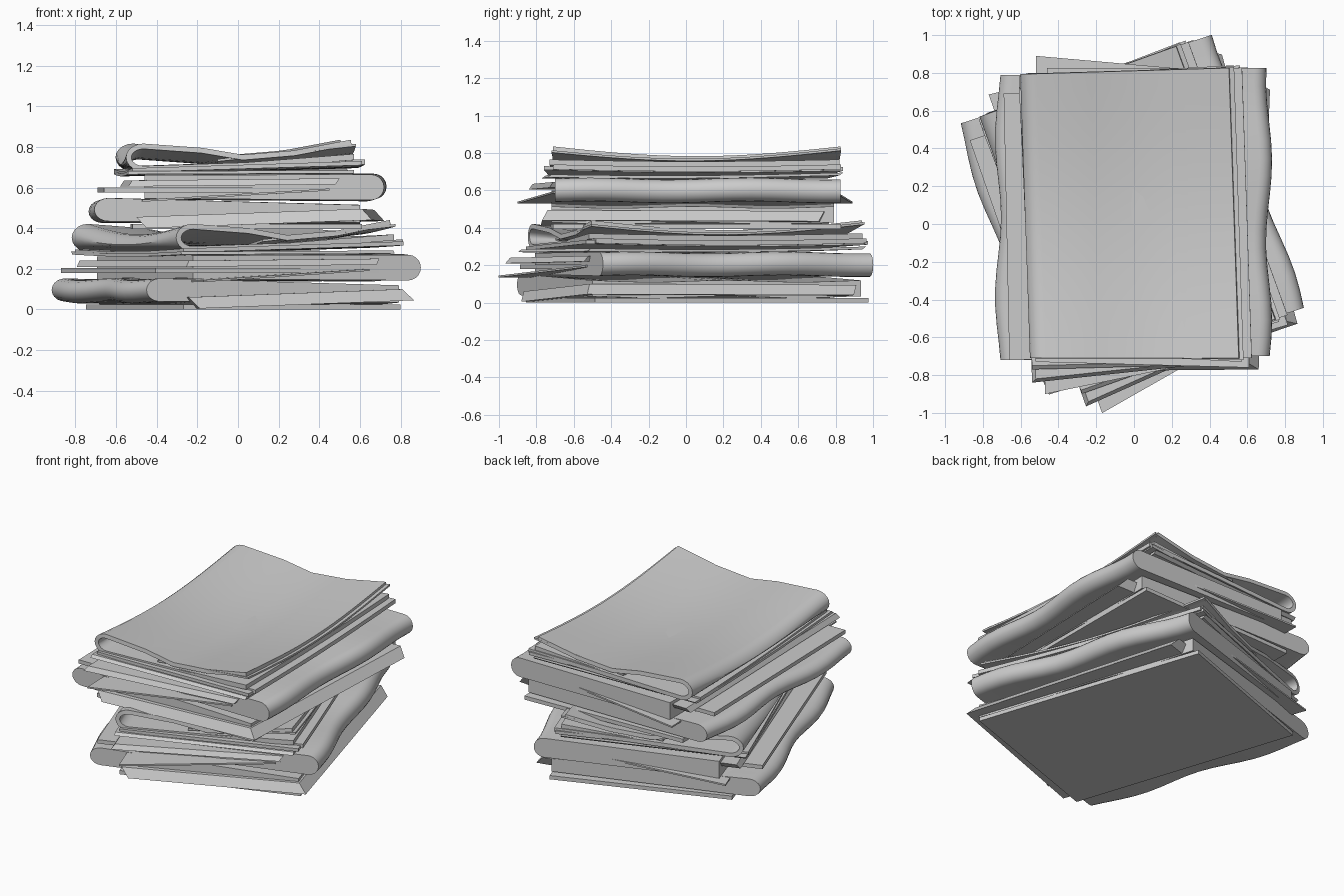
import bpy
import bmesh
import math
from mathutils import Matrix, Vector

cube = bpy.data.objects.get("Cube")
if cube:
    bpy.data.objects.remove(cube)

paper = bpy.data.materials.new("paper_grey")
paper.use_nodes = True
GREY = (0.6, 0.6, 0.6, 1)
paper.diffuse_color = GREY
paper.node_tree.nodes["Principled BSDF"].inputs["Base Color"].default_value = GREY
STEPS = 16
parts = []


def finish(name, bm):
    bmesh.ops.recalc_face_normals(bm, faces=bm.faces)
    mesh = bpy.data.meshes.new(name)
    bm.to_mesh(mesh)
    bm.free()
    mesh.materials.append(paper)
    obj = bpy.data.objects.new(name, mesh)
    bpy.context.collection.objects.link(obj)
    bpy.ops.object.select_all(action="DESELECT")
    obj.select_set(True)
    bpy.context.view_layer.objects.active = obj
    bpy.ops.object.shade_smooth_by_angle(angle=math.radians(35))
    parts.append(obj)


def loft(bm, rows, closed=False):
    verts = [[bm.verts.new(p) for p in row] for row in rows]
    n = len(verts[0])
    for a, b in zip(verts, verts[1:]):
        for i in range(n if closed else n - 1):
            j = (i + 1) % n
            bm.faces.new((a[i], a[j], b[j], b[i]))
    return verts


def sheet(name, corners, heights, drop, sag=0.0):
    """Slab of pages: corners run front left, front right, back right, back left."""
    fl, fr, br, bl = [Vector((*c, z)) for c, z in zip(corners, heights)]
    rows = []
    for i in range(STEPS + 1):
        v = i / STEPS
        left, right = fl.lerp(bl, v), fr.lerp(br, v)
        row = [left.lerp(right, k / 6) for k in range(7)]
        for p in row:
            p.z -= sag * math.sin(math.pi * v)
        rows.append(row)
    bm = bmesh.new()
    loft(bm, rows)
    new = bmesh.ops.extrude_face_region(bm, geom=bm.faces[:])["geom"]
    bmesh.ops.translate(bm, vec=drop, verts=[g for g in new if isinstance(g, bmesh.types.BMVert)])
    finish(name, bm)


def folded_block(name, profile, front, back, phase):
    """Closed bundle with a rounded spine that wavers along its length."""
    rows = []
    for i in range(STEPS + 1):
        t = i / STEPS
        y = front + (back - front) * t
        wave = math.sin(3.6 * math.pi * t + phase)
        rows.append([(x + (0.016 * wave if abs(x) > 0.62 else 0), y,
                      z + 0.005 * wave) for x, z in profile])
    bm = bmesh.new()
    verts = loft(bm, rows, True)
    bm.faces.new(verts[0])
    bm.faces.new(verts[-1])
    finish(name, bm)


def spine(x, z, rx, rz, side):
    """Half ellipse from bottom to top on the given side."""
    return [(x + side * rx * math.cos(a), z + rz * math.sin(a))
            for a in [math.pi * (k / 10 - 0.5) for k in range(11)]]


def curled_sheet(name, path, front, back, thickness):
    """Open folded paper whose upper leaf sags in the middle."""
    rows = []
    for i in range(STEPS + 1):
        y = front + (back - front) * i / STEPS
        sag = math.sin(math.pi * i / STEPS)
        rows.append([(x - 0.034 * y, y + 0.03 * x * i / STEPS,
                      z - 0.052 * sag * max(0, min(1, (z - 0.3) / 0.08)))
                     for x, z in path])
    bm = bmesh.new()
    loft(bm, rows)
    bmesh.ops.recalc_face_normals(bm, faces=bm.faces)
    bmesh.ops.solidify(bm, geom=bm.faces[:], thickness=thickness)
    finish(name, bm)


# Bottom plate and loose page under the first bundle
sheet("base_pages", [(-.52, -.73), (.61, -.71), (.60, .83), (-.53, .79)], [.025] * 4, (0, 0, -.025))
sheet("bottom_loose_page", [(-.50, -.75), (.61, -.74), (.67, .74), (-.5, .78)],
      [.06, .10, .095, .06], (.05, -.03, -.055))

# Bundle with its spine on the left
folded_block("lower_bundle", [(.60, .115), (.60, .03)] + spine(-.65, .092, .07, .057, -1),
             -.72, .79, 2.2)

# Pages poking out between the two bundles
sheet("drooping_page", [(-.47, -.9), (.45, -.71), (.5, .8), (-.52, .89)],
      [.145, .20, .20, .145], (0, 0, -.01))
sheet("projecting_pages", [(-.66, -.72), (.5, -.7), (.5, .7), (-.69, .69)], [.205] * 4, (0, 0, -.025))
sheet("tucked_pages", [(-.52, -.82), (.5, -.71), (.5, .80), (-.56, .80)],
      [.24, .25, .25, .24], (-.02, -.02, -.03))

# Bundle with its spine on the right
folded_block("upper_bundle", [(-.46, .265), (-.46, .15)] + spine(.65, .205, .065, .063, 1),
             -.70, .825, 0.2)

# Flat pages above the bundles
sheet("wide_page", [(-.54, -.75), (.57, -.72), (.53, .84), (-.61, .78)],
      [.285, .29, .30, .285], (0, -.02, -.015), .01)
sheet("top_loose_page", [(-.52, -.73), (.61, -.76), (.56, .84), (-.61, .72)],
      [.30, .335, .33, .295], (0, 0, -.02), .012)

# Curled folded sheets on top
LEAF = [(-.2, .40), (0, .366), (.25, .387), (.53, .44)]
curled_sheet("curled_folded_sheet",
             [(.60, .318), (.1, .305)] + spine(-.49, .353, .085, .068, -1) + LEAF, -.71, .81, .026)
sheet("curled_inner_page", [(-.1, -.70), (.58, -.72), (.53, .83), (-.1, .80)],
      [.345, .42, .43, .345], (0, 0, -.012), .05)
sheet("flat_inner_pages", [(0, -.70), (.57, -.73), (.53, .82), (0, .80)],
      [.325, .37, .37, .325], (0, 0, -.03), .01)

# Second, identical pile on top; the lower one is turned
for low in list(parts):
    top = low.copy()
    top.name = "upper_pile_" + low.name
    bpy.context.collection.objects.link(top)
    top.matrix_world = Matrix.Translation((0, 0, 0.395))
    low.name = "lower_pile_" + low.name
    low.matrix_world = Matrix.Rotation(math.radians(18), 4, "Z")
